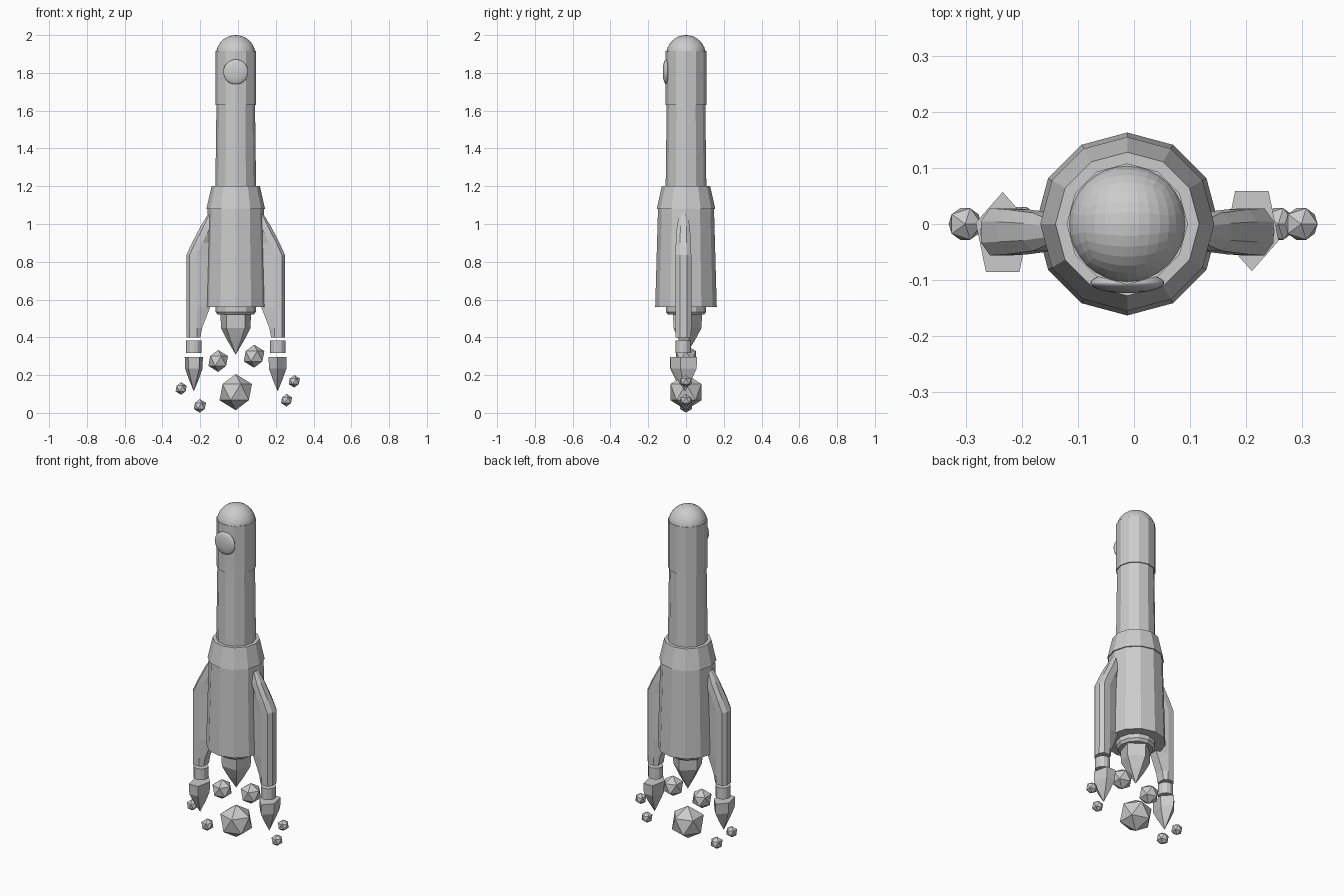
import bpy, bmesh
from math import sin, cos, pi

if "Cube" in bpy.data.objects:
    bpy.data.objects.remove(bpy.data.objects["Cube"])

CX = -0.012  # rocket axis


def finish(name, bm):
    bmesh.ops.recalc_face_normals(bm, faces=bm.faces)
    me = bpy.data.meshes.new(name)
    bm.to_mesh(me)
    bm.free()
    ob = bpy.data.objects.new(name, me)
    bpy.context.collection.objects.link(ob)
    return ob


def loft(name, rings):
    """Skin a stack of equal-length point rings and cap both ends."""
    bm = bmesh.new()
    vs = [[bm.verts.new(p) for p in r] for r in rings]
    n = len(vs[0])
    for a, b in zip(vs, vs[1:]):
        for i in range(n):
            j = (i + 1) % n
            bm.faces.new((a[i], a[j], b[j], b[i]))
    bm.faces.new(vs[0])
    bm.faces.new(vs[-1])
    return finish(name, bm)


def lathe(name, profile, sides=12, x=CX, y=0.0, sx=1.0, turn=0.0):
    """Stack of regular polygons from (radius, z) pairs."""
    return loft(name, [[(x + sx * r * sin(turn + 2 * pi * i / sides),
                         y + r * cos(turn + 2 * pi * i / sides), z)
                        for i in range(sides)] for r, z in profile])


# fuselage sections
lathe("upper_hull", [(0.108, 1.63), (0.108, 1.915)])
lathe("middle_hull", [(0.108, 1.18), (0.102, 1.64)])
lathe("shoulder_cone", [(0.155, 1.08), (0.128, 1.2)])
lathe("lower_hull", [(0.163, 0.56), (0.148, 1.09)])
lathe("main_nozzle", [(0.095, 0.52), (0.107, 0.535), (0.107, 0.57)])

# domed nose: subdivided cube pushed out to a ball, lower half removed
bm = bmesh.new()
bmesh.ops.create_cube(bm, size=2)
bmesh.ops.subdivide_edges(bm, edges=bm.edges[:], cuts=7, use_grid_fill=True)
for v in bm.verts:
    p = v.co.copy()
    for k in range(3):
        p[k] = sin(p[k] * pi / 4) / cos(p[k] * pi / 4)
    p.normalize()
    v.co = (CX + 0.105 * p.x, 0.105 * p.y, 1.895 + 0.105 * p.z)
bmesh.ops.bisect_plane(bm, geom=bm.verts[:] + bm.edges[:] + bm.faces[:],
                       plane_co=(0, 0, 1.9), plane_no=(0, 0, 1), clear_inner=True)
finish("nose_dome", bm)

# round window, a flattened ball
bpy.ops.mesh.primitive_uv_sphere_add(segments=32, ring_count=16, radius=1,
                                     location=(CX, -0.105, 1.805))
window = bpy.context.object
window.name = "window"
window.scale = (0.066, 0.066, 0.018)
window.rotation_euler = (pi / 2, 0, 0)
bpy.ops.object.shade_smooth()

# flames: five-sided spikes
FLAME = [(0.12, 0.0), (0.55, 0.35), (0.96, 0.66), (1.0, 1.0)]


def flame(name, x, y, r, z0, z1, sx=1.0, turn=0.0):
    prof = [(0.01 * r, z0)] + [(k * r, z0 + t * (z1 - z0)) for k, t in FLAME[1:]]
    lathe(name, prof, 5, x, y, sx, turn)


flame("main_flame", CX, 0.0, 0.085, 0.31, 0.52)

# side boosters: z, inner offset, outer offset, half thickness
SECTIONS = [(0.40, 0.187, 0.261, 0.041), (0.45, 0.178, 0.261, 0.042),
            (0.56, 0.135, 0.261, 0.042), (0.835, 0.13, 0.261, 0.042),
            (0.90, 0.13, 0.232, 0.040), (0.99, 0.13, 0.185, 0.034),
            (1.05, 0.125, 0.148, 0.022)]
YB = -0.014
for side, s in (("left", -1), ("right", 1)):
    rings = []
    for z, a, b, h in SECTIONS:
        m1 = max(a, b - 0.055)
        m2 = b - 0.3 * (b - m1)
        pts = [(a, 0.6 * h), (m1, h), (m2, h), (b, 0.45 * h),
               (b, -0.45 * h), (m2, -h), (m1, -h), (a, -0.6 * h)]
        rings.append([(CX + s * px, YB + py, z) for px, py in pts])
    loft(side + "_booster", rings)
    xb = CX + s * 0.222
    lathe(side + "_booster_nozzle", [(0.041, 0.317), (0.041, 0.384)], 12, xb, YB)
    flame(side + "_booster_flame", xb, -0.022 if s < 0 else -0.005,
          0.079, 0.115, 0.296, 0.64, 0 if s < 0 else pi)

# exhaust puffs
PUFFS = [(CX, 0.11, 0.096), (-0.105, 0.275, 0.058), (0.085, 0.3, 0.061),
         (-0.301, 0.129, 0.033), (0.298, 0.167, 0.033),
         (0.257, 0.067, 0.033), (-0.202, 0.037, 0.036)]
for i, (x, z, r) in enumerate(PUFFS):
    bpy.ops.mesh.primitive_ico_sphere_add(subdivisions=1, radius=r, location=(x, 0, z))
    bpy.context.object.name = "exhaust_puff_%d" % (i + 1)
